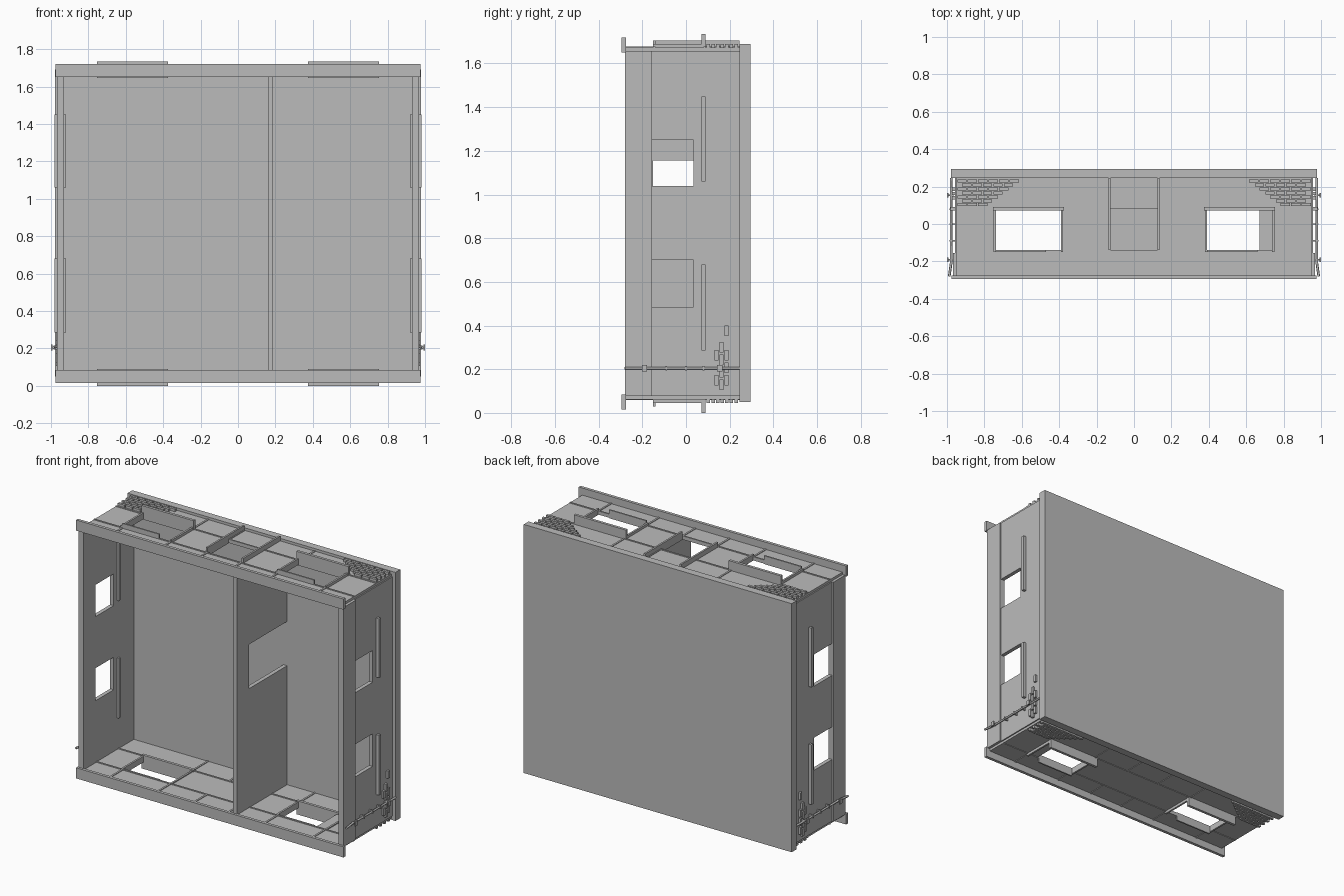
import bpy, bmesh
from mathutils import Vector

cube = bpy.data.objects.get("Cube")
if cube:
    bpy.data.objects.remove(cube, do_unlink=True)

grey = bpy.data.materials.new("plain_grey")
grey.use_nodes = True
grey.diffuse_color = (0.5, 0.5, 0.5, 1)
bsdf = grey.node_tree.nodes["Principled BSDF"]
bsdf.inputs["Base Color"].default_value = (0.5, 0.5, 0.5, 1)
bsdf.inputs["Roughness"].default_value = 0.8

HEIGHT = 1.735  # the roof and floor mirror each other over this height


def finish(name, bm):
    bmesh.ops.recalc_face_normals(bm, faces=bm.faces)
    mesh = bpy.data.meshes.new(name)
    bm.to_mesh(mesh)
    bm.free()
    mesh.materials.append(grey)
    obj = bpy.data.objects.new(name, mesh)
    bpy.context.collection.objects.link(obj)
    return obj


def boxes(name, spans):
    """One object from boxes given as ((x0, x1), (y0, y1), (z0, z1))."""
    bm = bmesh.new()
    for span in spans:
        made = bmesh.ops.create_cube(bm, size=1)["verts"]
        for v in made:
            v.co = Vector([a + (b - a) * (c + 0.5) for (a, b), c in zip(span, v.co)])
    return finish(name, bm)


def panel(name, axis, lo, hi, us, vs, holes):
    """Slab across one axis, made of grid cells with some left open."""
    bm = bmesh.new()

    def place(u, v):
        co = [u, v]
        co.insert(axis, lo)
        return bm.verts.new(co)

    for i in range(len(us) - 1):
        for j in range(len(vs) - 1):
            if (i, j) not in holes:
                bm.faces.new([place(us[i], vs[j]), place(us[i + 1], vs[j]),
                              place(us[i + 1], vs[j + 1]), place(us[i], vs[j + 1])])
    bmesh.ops.remove_doubles(bm, verts=bm.verts, dist=0.0001)
    out = bmesh.ops.extrude_face_region(bm, geom=bm.faces[:], use_keep_orig=True)["geom"]
    for v in out:
        if isinstance(v, bmesh.types.BMVert):
            v.co[axis] = hi
    return finish(name, bm)


# Back panel and front rails
boxes("back_panel", [((-0.978, 0.978), (0.245, 0.295), (0.05, 1.69))])
for label, z in (("top", (1.65, 1.72)), ("bottom", (0.015, 0.085))):
    boxes(label + "_front_rail", [((-0.976, 0.976), (-0.295, -0.275), z)])

# Roof and floor
seam_x = [-0.95, -0.74, -0.39, -0.125, 0.125, 0.39, 0.74, 0.95]
seam_y = [-0.28, -0.14, 0.08, 0.245]
panel("roof", 2, 1.657, 1.673, seam_x, seam_y, [(1, 1), (3, 1), (5, 1)])
floor_x = seam_x[:6] + [0.67] + seam_x[6:]
panel("floor", 2, 0.062, 0.078, floor_x, seam_y, [(1, 1), (5, 1)])


def slab_parts(label, flip):
    def z(a, b):
        return (HEIGHT - b, HEIGHT - a) if flip else (a, b)

    # Seam battens on both faces of the slab
    seams = []
    for za, zb in ((1.673, 1.677), (1.653, 1.657)):
        for x in seam_x[1:-1]:
            back = 0.08 if abs(x) > 0.7 else 0.245
            for y0, y1 in ((-0.275, -0.14), (0.08, back)):
                if y1 > y0 and (y0 > 0 or abs(x) > 0.1):
                    seams.append(((x - 0.006, x + 0.006), (y0, y1), z(za, zb)))
        for y in (-0.145, 0.085):
            seams.append(((-0.95, 0.95), (y - 0.005, y + 0.005), z(za, zb)))
    boxes(label + "_seams", seams)

    # Sliding shutter rails behind the openings
    boxes(label + "_shutter_rails",
          [((s * 0.565 - 0.19, s * 0.565 + 0.19), (0.072, 0.09), z(1.645, 1.735))
           for s in (-1, 1)])

    # Raised frames beside the openings
    frames = [((x - 0.006, x + 0.006), (-0.15, 0.075), z(1.65, 1.69 if abs(x) > 0.2 else 1.705))
              for x in (-0.745, -0.385, 0.385, 0.745)]
    if not flip:
        frames += [((x - 0.006, x + 0.006), (-0.14, 0.245), z(1.65, 1.705))
                   for x in (-0.131, 0.131)]
    for x0, x1 in ((-0.74, -0.47), (0.39, 0.66)):
        frames.append(((x0, x1), (-0.15, -0.14), z(1.65, 1.705)))
    boxes(label + "_opening_frames", frames)

    # Brick patches in the back corners
    bricks = []
    for row in range(7):
        y = 0.237 - row * 0.021
        inner = 0.59 + row * 0.029
        x = 0.945 - (row % 2) * 0.025
        while x - 0.05 > inner - 0.02:
            for s in (-1, 1):
                bricks.append((tuple(sorted((s * x, s * (x - 0.05)))),
                               (y - 0.016, y), z(1.67, 1.69)))
            x -= 0.056
    boxes(label + "_bricks", bricks)


slab_parts("roof", False)
slab_parts("floor", True)

# Side walls with windows, rails, bricks and pipes
for label, s in (("left", 1), ("right", -1)):
    def sx(a, b):
        return tuple(sorted((s * a, s * b)))

    lo, hi = sx(0.932, 0.958)
    panel(label + "_wall", 0, lo, hi, [-0.155, 0.035, 0.245],
          [0.078, 0.485, 0.70, 1.04, 1.25, 1.657], [(0, 1), (0, 3)])
    boxes(label + "_front_post", [(sx(0.93, 0.968), (-0.28, -0.155), (0.078, 1.657))])
    boxes(label + "_window_rails", [(sx(0.92, 0.98), (0.072, 0.09), span)
                                    for span in ((0.285, 0.68), (1.06, 1.45))])

    bricks = []
    for y, start, skipped, count in ((0.14, 0.125, (1,), 3), (0.163, 0.105, (), 4),
                                     (0.186, 0.125, (3,), 5)):
        for i in range(count):
            if i not in skipped:
                z0 = start + i * 0.057
                bricks.append((sx(0.95, 0.972), (y - 0.009, y + 0.009), (z0, z0 + 0.048)))
    boxes(label + "_wall_bricks", bricks)

    curve = bpy.data.curves.new(label + "_pipe", "CURVE")
    curve.dimensions = "3D"
    curve.bevel_depth = 0.007
    curve.bevel_resolution = 1
    curve.use_fill_caps = True
    spline = curve.splines.new("POLY")
    path = [(0.978, 0.245), (0.978, -0.21), (0.988, -0.28)]
    spline.points.add(len(path) - 1)
    for point, (x, y) in zip(spline.points, path):
        point.co = (s * x, y, 0.205, 1)
    curve.materials.append(grey)
    bpy.context.collection.objects.link(bpy.data.objects.new(label + "_pipe", curve))

    fittings = []
    for y in (-0.19, 0.155):
        fittings.append((sx(0.965, 0.992), (y - 0.004, y + 0.004), (0.201, 0.209)))
        fittings.append((sx(0.992, 1.0), (y - 0.012, y + 0.012), (0.19, 0.22)))
    for y in (-0.09, 0.0, 0.08):
        fittings.append((sx(0.955, 0.987), (y - 0.004, y + 0.004), (0.195, 0.215)))
    boxes(label + "_pipe_fittings", fittings)

# Inner dividing wall with a doorway at the back
panel("dividing_wall", 0, 0.16, 0.187, [-0.28, -0.15, 0.245],
      [0.078, 0.70, 0.863, 1.155, 1.657], [(1, 2)])
